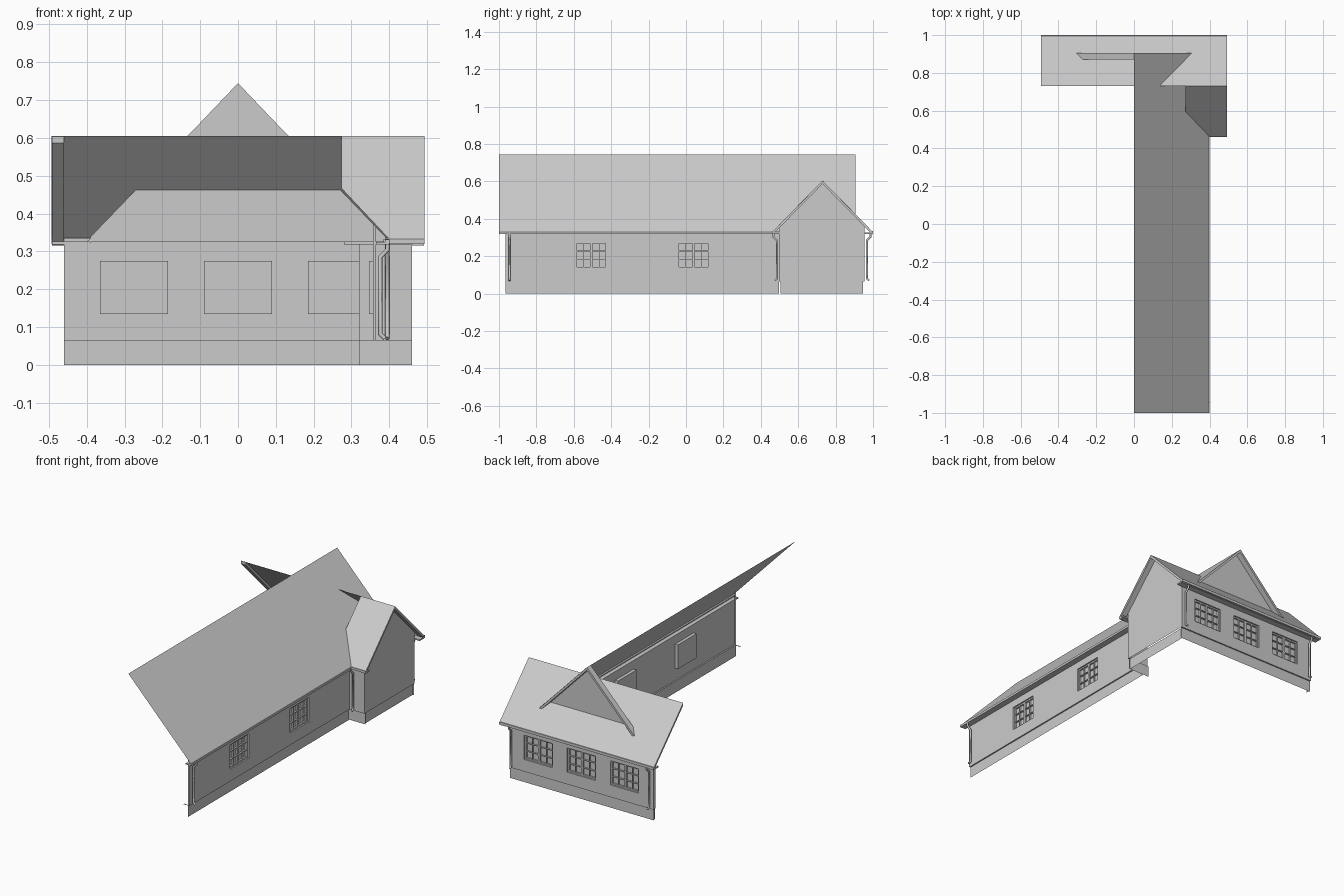
import bpy, bmesh
from mathutils import Vector

cube = bpy.data.objects.get("Cube")
if cube:
    bpy.data.objects.remove(cube, do_unlink=True)

grey = bpy.data.materials.new("plain grey")
grey.use_nodes = True
GREY = (0.6, 0.6, 0.6, 1)
grey.diffuse_color = GREY
grey.node_tree.nodes["Principled BSDF"].inputs["Base Color"].default_value = GREY


def mesh(name, faces):
    """Object from a list of polygons, welded together."""
    bm = bmesh.new()
    for f in faces:
        bm.faces.new([bm.verts.new(p) for p in f])
    bmesh.ops.remove_doubles(bm, verts=bm.verts, dist=0.0001)
    me = bpy.data.meshes.new(name)
    bm.to_mesh(me)
    bm.free()
    me.materials.append(grey)
    ob = bpy.data.objects.new(name, me)
    bpy.context.collection.objects.link(ob)
    return ob


def prism(name, profile, axis, a, b):
    """Extrude a (y, z) profile along x, or an (x, z) profile along y."""
    def at(p, t):
        return (t, *p) if axis == "x" else (p[0], t, p[1])
    n = len(profile)
    faces = [[at(p, a) for p in profile], [at(p, b) for p in profile]]
    for i in range(n):
        p, q = profile[i], profile[(i + 1) % n]
        faces.append([at(p, a), at(q, a), at(q, b), at(p, b)])
    ob = mesh(name, faces)
    bm = bmesh.new()
    bm.from_mesh(ob.data)
    bmesh.ops.recalc_face_normals(bm, faces=bm.faces)
    bm.to_mesh(ob.data)
    bm.free()
    return ob


def rect(a, b, z0, z1):
    return [(a, z0), (b, z0), (b, z1), (a, z1)]


SILL, HEAD, EAVE, PLINTH = 0.135, 0.275, 0.325, 0.065
RECESS, BAR = 0.018, 0.004


def window_wall(name, place, u0, u1, centres, width):
    """Wall with recessed windows; place(u, z, d) maps to space, d = outwards."""
    def quad(a, b, z0, z1, d=0):
        return [place(a, z0, d), place(b, z0, d), place(b, z1, d), place(a, z1, d)]
    faces = [quad(u0, u1, PLINTH, SILL), quad(u0, u1, HEAD, EAVE),
             quad(u0, u1, 0, PLINTH, -0.008)]
    faces.append([place(u0, PLINTH, 0), place(u1, PLINTH, 0),
                  place(u1, PLINTH, -0.008), place(u0, PLINTH, -0.008)])
    start = u0
    for c in centres:
        a, b = c - width / 2, c + width / 2
        faces.append(quad(start, a, SILL, HEAD))
        start = b
        # glass and reveals
        faces.append(quad(a, b, SILL, HEAD, -RECESS))
        ring = [(a, SILL), (b, SILL), (b, HEAD), (a, HEAD)]
        for (p, q), (r, s) in zip(ring, ring[1:] + ring[:1]):
            faces.append([place(p, q, 0), place(r, s, 0),
                          place(r, s, -RECESS), place(p, q, -RECESS)])
        # frame, mullions and glazing bars
        bars = [(a, a + 2 * BAR, SILL, HEAD), (b - 2 * BAR, b, SILL, HEAD),
                (a, b, SILL, SILL + 2 * BAR), (a, b, HEAD - 2 * BAR, HEAD)]
        bars.append((c - 1.5 * BAR, c + 1.5 * BAR, SILL, HEAD))
        for k in (-1, 1):
            m = c + k * width / 4
            bars.append((m - BAR / 3, m + BAR / 3, SILL, HEAD))
        for k in (1, 2):
            z = SILL + k * (HEAD - SILL) / 3
            bars.append((a, b, z - BAR / 2, z + BAR / 2))
        bar_faces = []
        for x0, x1, z0, z1 in bars:
            bar_faces.append(quad(x0, x1, z0, z1, -0.008))
            edge = [(x0, z0), (x1, z0), (x1, z1), (x0, z1)]
            for (p, q), (r, s) in zip(edge, edge[1:] + edge[:1]):
                bar_faces.append([place(p, q, -0.008), place(r, s, -0.008),
                                  place(r, s, -RECESS), place(p, q, -RECESS)])
        mesh(name + "_window", bar_faces)
    faces.append(quad(start, u1, SILL, HEAD))
    return mesh(name, faces)


# Key dimensions
RIDGE, WING_RIDGE, WING_Y = 0.745, 0.605, 0.73
WALL_X, WING_X, BACK_Y, SOUTH_Y = 0.365, 0.46, 0.955, 0.497
GABLE_Y, GABLE_END = 0.87, 0.905


def main_z(x):
    return RIDGE - 1.04 * abs(x)


def wing_z(y):
    return WING_RIDGE - 1.018 * abs(y - WING_Y)


# Walls with windows
window_wall("long_wall", lambda u, z, d: (WALL_X + d, u, z),
            -0.965, SOUTH_Y, (-0.507, 0.04), 0.17)
window_wall("back_wall", lambda u, z, d: (-u, BACK_Y + d, z),
            -WING_X, WING_X, (-0.275, 0, 0.275), 0.18)
window_wall("inner_corner_wall", lambda u, z, d: (u, SOUTH_Y - d, z),
            0.32, WING_X, (), 0)

# Wing gable end wall with plinth
mesh("wing_gable_wall", [
    [(WING_X, SOUTH_Y, PLINTH), (WING_X, BACK_Y, PLINTH), (WING_X, BACK_Y, wing_z(BACK_Y)),
     (WING_X, WING_Y, WING_RIDGE), (WING_X, SOUTH_Y, wing_z(SOUTH_Y))],
    [(0.452, 0.505, 0), (0.452, 0.947, 0), (0.452, 0.947, PLINTH), (0.452, 0.505, PLINTH)]])

# Short returns at the open ends of the walls
mesh("long_wall_return", [
    [(0.357, -0.965, PLINTH), (WALL_X, -0.965, PLINTH),
     (WALL_X, -0.965, main_z(WALL_X)), (0.357, -0.965, main_z(0.357))],
    [(0.325, -0.965, PLINTH), (WALL_X, -0.965, PLINTH),
     (WALL_X, -0.957, PLINTH), (0.325, -0.957, PLINTH)]])
mesh("back_wall_return", [
    [(-WING_X, y, z) for y, z in ((BACK_Y, PLINTH), (0.935, PLINTH),
                                  (0.935, wing_z(0.935)), (BACK_Y, wing_z(BACK_Y)))],
    [(-0.452, y, z) for y, z in rect(0.927, 0.947, 0, PLINTH)]])

# Rear gable wall
mesh("rear_gable_wall", [[(0.4, GABLE_Y, EAVE), (-0.4, GABLE_Y, EAVE), (0, GABLE_Y, RIDGE)]])

# Roof slopes
mesh("main_roof", [[(0, -1, RIDGE), (0.4, -1, main_z(0.4)),
                    (0.4, GABLE_END, main_z(0.4)), (0, GABLE_END, RIDGE)]])
mesh("rear_gable_roof", [[(0, GABLE_Y, RIDGE), (0, GABLE_END, RIDGE),
                          (-0.4, GABLE_END, main_z(0.4)), (-0.4, GABLE_Y, main_z(0.4))]])
mesh("wing_back_roof", [[(-0.493, WING_Y, WING_RIDGE), (0.493, WING_Y, WING_RIDGE),
                         (0.493, 0.998, wing_z(0.998)), (-0.493, 0.998, wing_z(0.998))]])
mesh("wing_front_roof", [[(x, y, wing_z(y)) for x, y in (
    (0.273, WING_Y), (0.273, 0.595), (0.4, 0.462), (0.493, 0.462), (0.493, WING_Y))]])

# Rake boards under the gable overhangs
T = 0.018


def chevron(centre, reach, slope, sides):
    """One sloping board profile per side, just below the roof."""
    for s in sides:
        pts = [(centre, slope(centre)), (centre + s * reach, slope(centre + s * reach))]
        yield [(p, z - 0.001) for p, z in pts] + [(p, z - T) for p, z in reversed(pts)]


for prof in chevron(WING_Y, 0.266, wing_z, (-1, 1)):
    prism("wing_rake", prof, "x", WING_X, 0.492)
for prof in chevron(WING_Y, 0.266, wing_z, (1,)):
    prism("wing_open_rake", prof, "x", -0.492, -WING_X)
for prof in chevron(0, 0.39, main_z, (-1, 1)):
    prism("rear_gable_rake", prof, "y", GABLE_Y, GABLE_END - 0.001)

# Eaves soffits and gutters
prism("main_soffit", rect(WALL_X, 0.395, 0.318, 0.325), "y", -0.998, 0.46)
prism("main_gutter", rect(0.388, 0.401, 0.318, 0.331), "y", -1, 0.462)
prism("back_soffit", rect(BACK_Y, 0.99, 0.318, 0.326), "x", -0.492, 0.492)
prism("back_gutter", rect(0.986, 1.0, 0.32, 0.335), "x", -0.493, 0.493)
prism("corner_soffit", rect(0.466, SOUTH_Y, 0.318, 0.326), "x", 0.28, 0.492)
prism("corner_gutter", rect(0.46, 0.473, 0.32, 0.333), "x", 0.385, 0.493)


# Downpipes with a swan neck at the top and a kicked-out foot
def downpipe(x, y, out):
    out = Vector(out)
    foot = Vector((x, y, 0))
    curve = bpy.data.curves.new("downpipe", "CURVE")
    curve.dimensions = "3D"
    curve.bevel_depth = 0.006
    curve.bevel_resolution = 1
    curve.use_fill_caps = True
    spline = curve.splines.new("POLY")
    path = [(0.02, 0.322), (0.02, 0.305), (0, 0.285), (0, 0.082), (0.012, 0.07)]
    spline.points.add(len(path) - 1)
    for pt, (o, z) in zip(spline.points, path):
        pt.co = (*(foot + out * o + Vector((0, 0, z))), 1)
    curve.materials.append(grey)
    bpy.context.collection.objects.link(bpy.data.objects.new("downpipe", curve))


downpipe(0.376, -0.943, (1, 0, 0))
downpipe(0.395, 0.487, (0, -1, 0))
for side in (-1, 1):
    downpipe(side * 0.44, 0.967, (0, 1, 0))
